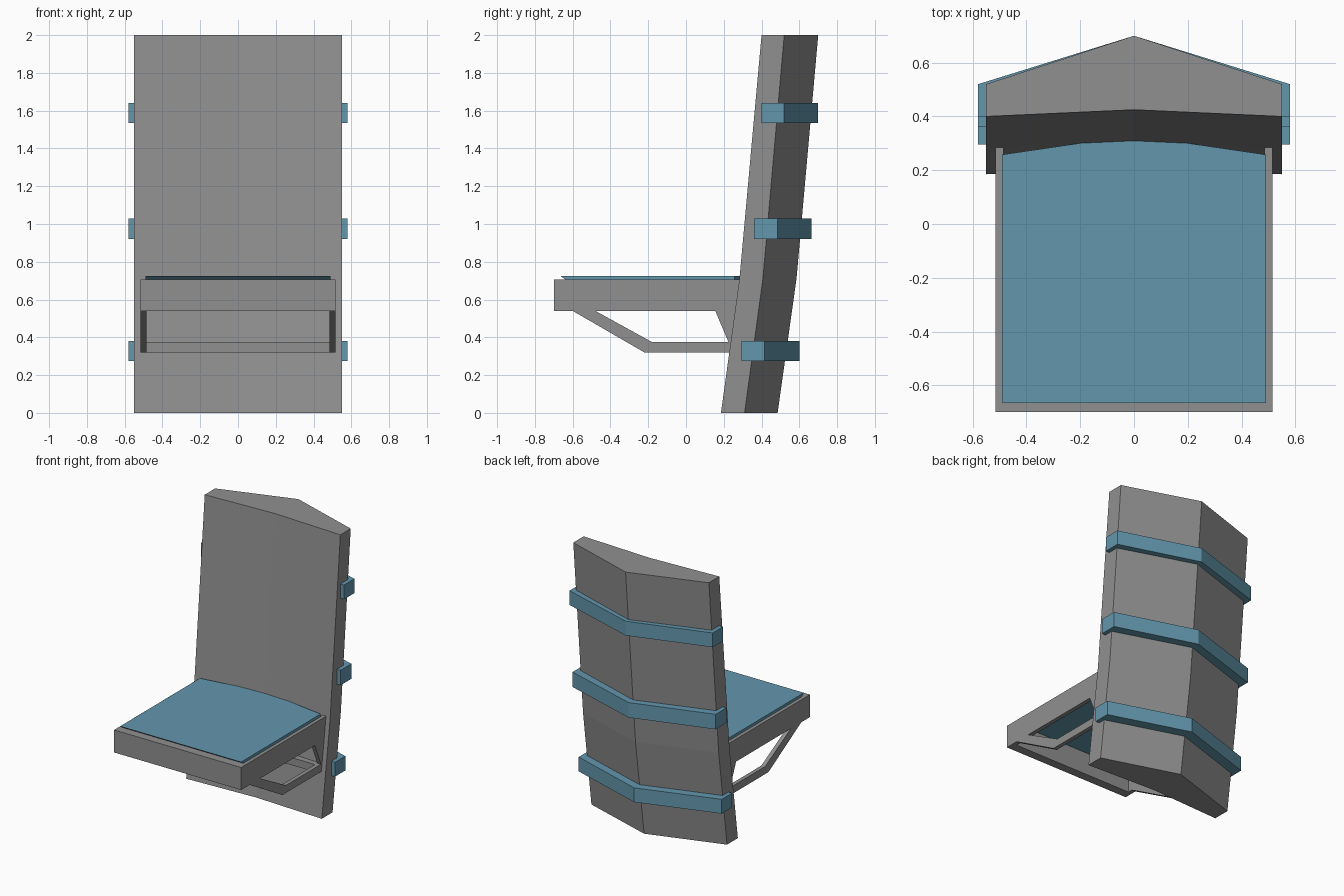
import bpy, bmesh

if "Cube" in bpy.data.objects:
    bpy.data.objects.remove(bpy.data.objects["Cube"])


def material(name, rgb):
    m = bpy.data.materials.new(name)
    m.diffuse_color = (*rgb, 1)
    m.use_nodes = True
    m.node_tree.nodes["Principled BSDF"].inputs["Base Color"].default_value = m.diffuse_color
    return m


grey = material("grey", (0.28, 0.28, 0.28))
blue = material("blue", (0.125, 0.31, 0.42))


def loft(name, rings, mat):
    """Join equal-sized rings of points into a closed, flat-faced solid."""
    bm = bmesh.new()
    vs = [[bm.verts.new(p) for p in ring] for ring in rings]
    n = len(vs[0])
    for a, b in zip(vs, vs[1:]):
        for i in range(n):
            j = (i + 1) % n
            bm.faces.new((a[i], a[j], b[j], b[i]))
    bm.faces.new(vs[0][::-1])
    bm.faces.new(vs[-1])
    bmesh.ops.recalc_face_normals(bm, faces=bm.faces)
    me = bpy.data.meshes.new(name)
    bm.to_mesh(me)
    bm.free()
    me.materials.append(mat)
    ob = bpy.data.objects.new(name, me)
    bpy.context.collection.objects.link(ob)
    return ob


def extrude_z(name, pts, z0, z1, mat):
    return loft(name, [[(x, y, z) for x, y in pts] for z in (z0, z1)], mat)


def mirrored(half):
    """Complete a half outline (x >= 0) across x = 0."""
    return half + [(-x, y) for x, y in reversed(half) if x > 0]


# Backrest: shallow V front, pointed back, bent at seat height
rings = []
for z, front, side, peak in ((0, .185, .31, .485), (.71, .283, .407, .585), (2, .40, .52, .70)):
    rings.append([(0, front + .025, z), (.55, front, z), (.55, side, z),
                  (0, peak, z), (-.55, side, z), (-.55, front, z)])
loft("backrest", rings, grey)

# Three straps wrapped round the back and sides
for i, (z0, z1, front, side, peak) in enumerate((
        (.275, .38, .295, .415, .60), (.92, 1.03, .36, .485, .665), (1.535, 1.64, .40, .52, .70))):
    outer = [(.58, front), (.58, side), (0, peak), (-.58, side), (-.58, front)]
    inner = [(-.54, front), (-.54, side - .075), (0, peak - .085), (.54, side - .075), (.54, front)]
    extrude_z(f"strap_{i + 1}", outer + inner, z0, z1, blue)

# Seat frame: open underneath, three thin walls
extrude_z("seat_frame", [(-.515, .285), (-.515, -.70), (.515, -.70), (.515, .285),
                         (.485, .285), (.485, -.635), (-.485, -.635), (-.485, .285)],
          .54, .705, grey)

# Cushion: front edge slopes back underneath
loft("cushion", [[(x, y, z) for x, y in
                  ((-.49, front), (.49, front), (.49, .258), (0, .33), (-.49, .258))]
                 for z, front in ((.70, -.63), (.725, -.665))], blue)

# Side braces under the seat
brace = [(-.60, .54), (-.22, .32), (.23, .32), (.285, .54),
         (.155, .54), (.225, .375), (-.18, .375), (-.48, .54)]
for side, s in (("left", -1), ("right", 1)):
    loft(f"{side}_brace", [[(s * x, y, z) for y, z in brace] for x in (.485, .515)], grey)

# Crossbar joining the braces at the backrest
extrude_z("crossbar", [(-.49, .20), (.49, .20), (.49, .27), (-.49, .27)], .32, .375, grey)
